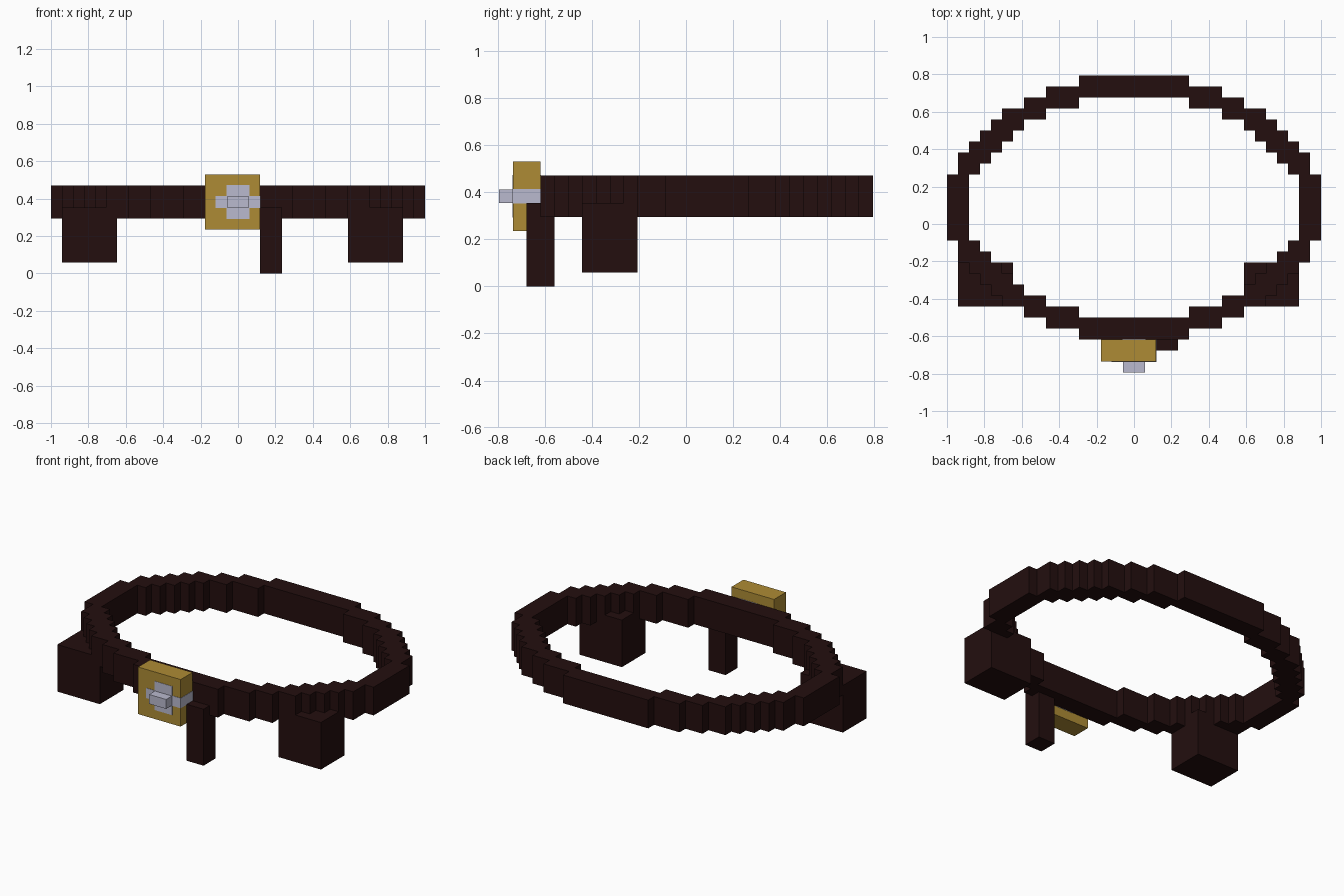
import bpy
import bmesh
import math

if "Cube" in bpy.data.objects:
    bpy.data.objects.remove(bpy.data.objects["Cube"], do_unlink=True)

U = 2 / 34           # edge of one block
BACK = 13.5          # back edge of the belt, in blocks
RING_ROWS = 24       # depth of the belt loop, in blocks


def make_material(name, color):
    mat = bpy.data.materials.new(name)
    mat.use_nodes = True
    mat.diffuse_color = color
    bsdf = mat.node_tree.nodes["Principled BSDF"]
    bsdf.inputs["Base Color"].default_value = color
    bsdf.inputs["Roughness"].default_value = 0.8
    return mat


leather = make_material("dark_leather", (0.017, 0.0045, 0.0045, 1))
gold = make_material("gold", (0.42, 0.26, 0.035, 1))
silver = make_material("silver", (0.49, 0.49, 0.62, 1))


def finish(name, bm, mat):
    bmesh.ops.recalc_face_normals(bm, faces=bm.faces)
    mesh = bpy.data.meshes.new(name)
    bm.to_mesh(mesh)
    bm.free()
    mesh.materials.append(mat)
    obj = bpy.data.objects.new(name, mesh)
    bpy.context.collection.objects.link(obj)
    return obj


def block(name, mat, x, rows, z, grow=0.0):
    """Box from block ranges; rows count from the back towards the front."""
    spans = (x, (BACK - rows[1], BACK - rows[0]), z)
    bm = bmesh.new()
    bmesh.ops.create_cube(bm, size=1)
    for v in bm.verts:
        for i, (lo, hi) in enumerate(spans):
            side = 1 if v.co[i] > 0 else -1
            v.co[i] = (hi if side > 0 else lo) * U + side * grow
    return finish(name, bm, mat)


# Belt loop: stepped oval, one quarter given as (x start, x end, first row, last row)
steps = [(0, 5, 0, 2), (5, 8, 1, 3), (8, 10, 2, 4), (10, 12, 3, 5), (11, 13, 4, 6),
         (12, 14, 5, 7), (13, 15, 6, 8), (14, 16, 7, 9), (15, 17, 9, 12)]
cells = set()
for x0, x1, r0, r1 in steps:
    for x in range(x0, x1):
        for r in range(r0, r1):
            for cx in (x, -x - 1):
                for cr in (r, RING_ROWS - 1 - r):
                    cells.add((cx, cr))

bm = bmesh.new()
for cx, cr in sorted(cells):
    corners = [(cx, cr), (cx, cr + 1), (cx + 1, cr + 1), (cx + 1, cr)]
    bm.faces.new([bm.verts.new((a * U, (BACK - b) * U, 5 * U)) for a, b in corners])
bmesh.ops.remove_doubles(bm, verts=bm.verts, dist=U / 10)
raised = bmesh.ops.extrude_face_region(bm, geom=bm.faces[:], use_keep_orig=True)
bmesh.ops.translate(bm, vec=(0, 0, 3 * U),
                    verts=[g for g in raised["geom"] if isinstance(g, bmesh.types.BMVert)])
bmesh.ops.dissolve_limit(bm, angle_limit=math.radians(1), verts=bm.verts, edges=bm.edges)
finish("belt_loop", bm, leather)

# Pouches and the hanging strap end
block("right_pouch", leather, (-16, -11), (17, 21), (1, 6))
block("left_pouch", leather, (10, 15), (17, 21), (1, 6))
block("hanging_strap", leather, (2, 4), (23, 25), (0, 6))

# Buckle with inlaid cross and prong
block("buckle_plate", gold, (-3, 2), (24, 26), (4, 9))
block("buckle_cross_bar", silver, (-2, 2), (24, 26), (6, 7), 0.002)
block("buckle_cross_upright", silver, (-1, 1), (24, 26), (5, 8), 0.002)
block("buckle_prong", silver, (-1, 1), (25, 27), (6, 7))
